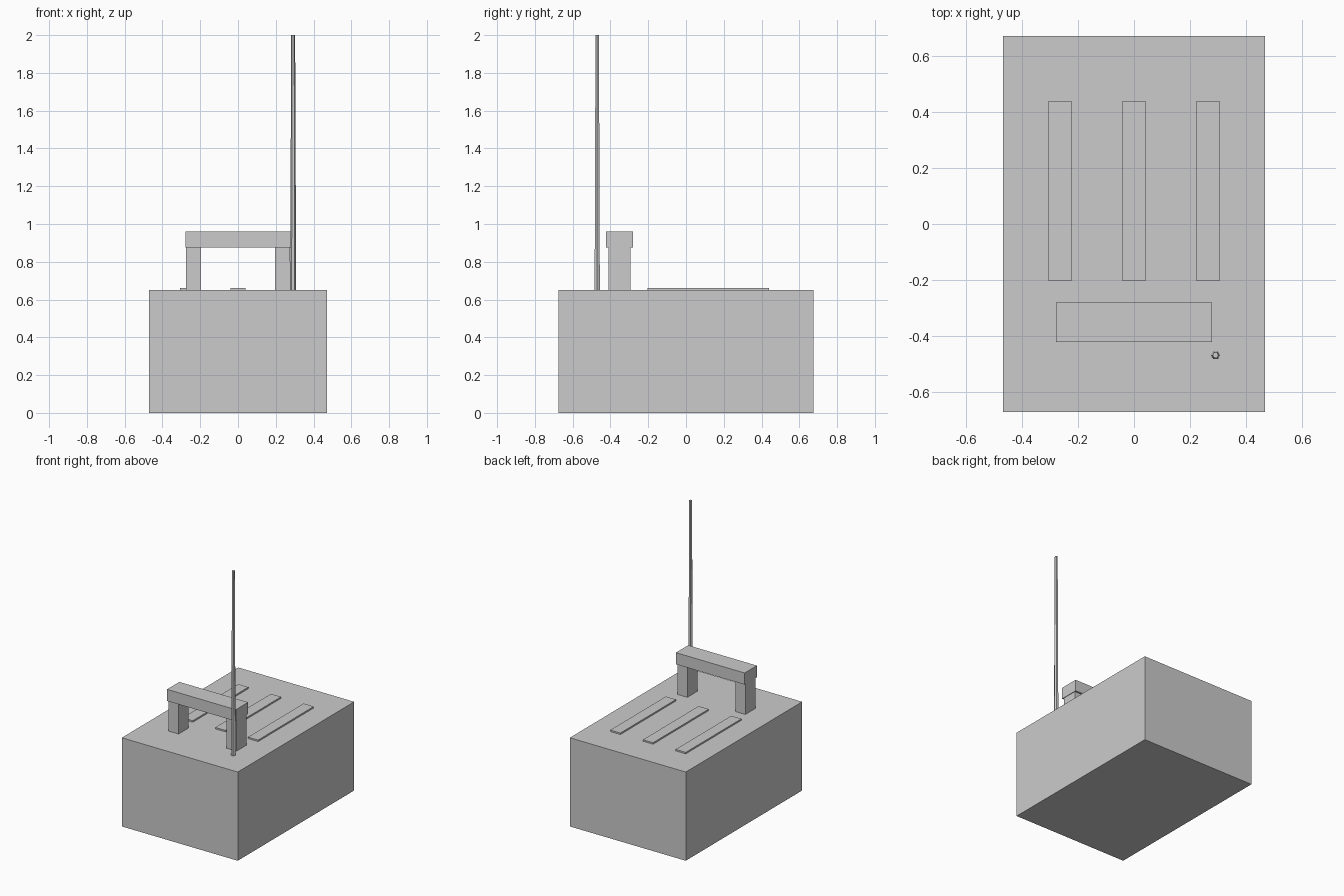
import bpy, math

if "Cube" in bpy.data.objects:
    bpy.data.objects.remove(bpy.data.objects["Cube"])


def box(name, x, y, z):
    """Box from (min, max) ranges on each axis."""
    ranges = (x, y, z)
    bpy.ops.mesh.primitive_cube_add(size=1, location=[(a + b) / 2 for a, b in ranges])
    ob = bpy.context.object
    ob.name = name
    ob.scale = [b - a for a, b in ranges]
    bpy.ops.object.transform_apply(location=False, rotation=False, scale=True)
    return ob


# main housing
box("body", (-0.47, 0.47), (-0.674, 0.674), (0, 0.65))

# three thin raised strips on the top
for i, x in enumerate((-0.265, 0, 0.265)):
    box(f"top_strip_{i + 1}", (x - 0.041, x + 0.041), (-0.204, 0.44), (0.65, 0.661))

# carrying handle: two posts and a grip bar
for side, s in (("left", -1), ("right", 1)):
    box(f"handle_post_{side}", sorted((s * 0.195, s * 0.275)), (-0.41, -0.294), (0.65, 0.875))
box("handle_bar", (-0.279, 0.279), (-0.423, -0.281), (0.875, 0.96))

# tapered six-sided antenna
bpy.ops.mesh.primitive_cone_add(vertices=6, radius1=0.016, radius2=0.0105, depth=1.35,
                                location=(0.292, -0.47, 1.325), rotation=(0, 0, math.radians(30)))
bpy.context.object.name = "antenna"
